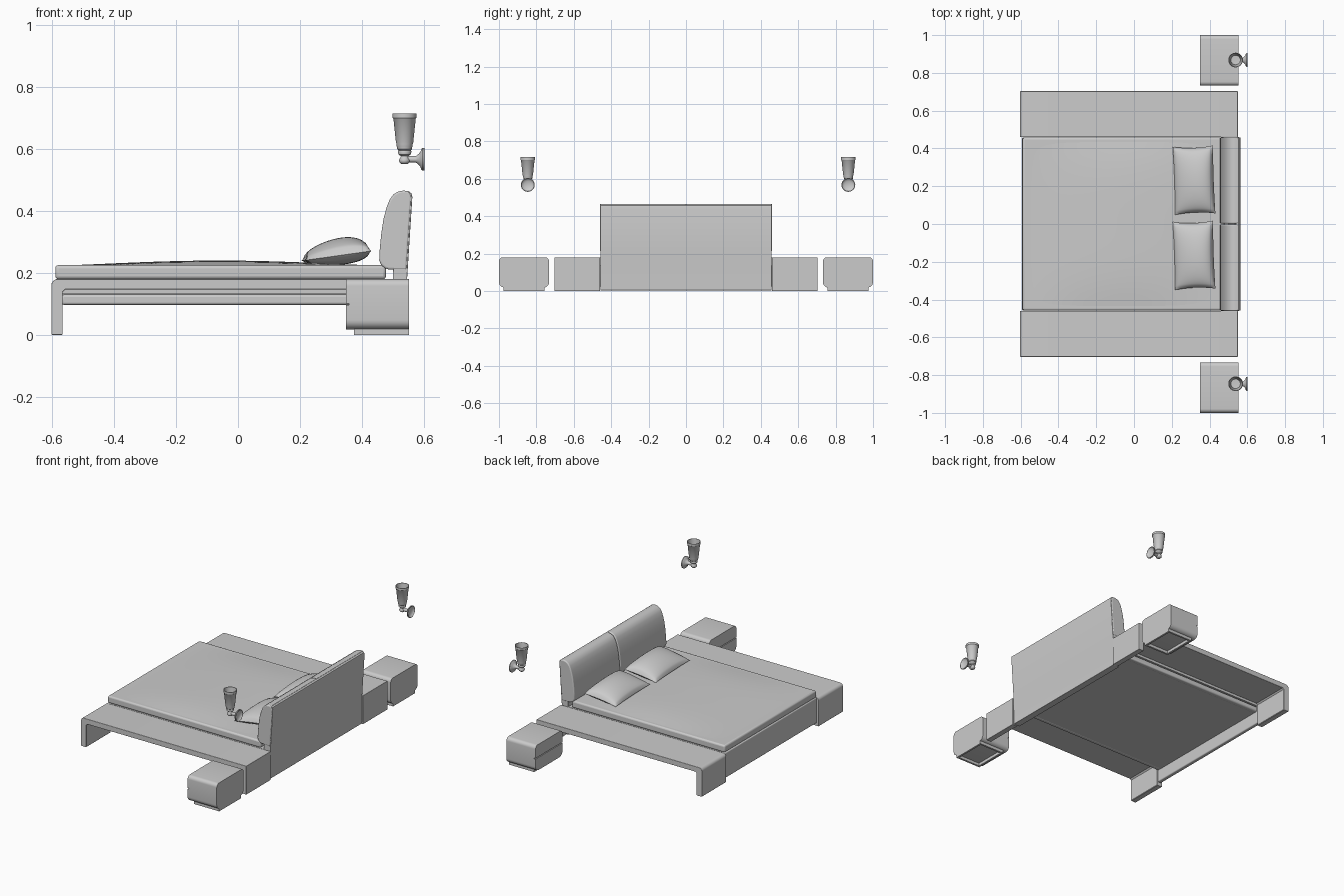
import bpy, bmesh, math
from mathutils import Vector, Matrix

if "Cube" in bpy.data.objects:
    bpy.data.objects.remove(bpy.data.objects["Cube"])


def finish(name, bm, bevel=0.0, angle=35):
    bmesh.ops.recalc_face_normals(bm, faces=bm.faces[:])
    me = bpy.data.meshes.new(name)
    bm.to_mesh(me)
    bm.free()
    ob = bpy.data.objects.new(name, me)
    bpy.context.collection.objects.link(ob)
    if bevel:
        m = ob.modifiers.new("bevel", 'BEVEL')
        m.width, m.segments, m.limit_method = bevel, 3, 'ANGLE'
        m.angle_limit = math.radians(50)
    bpy.ops.object.select_all(action='DESELECT')
    ob.select_set(True)
    bpy.context.view_layer.objects.active = ob
    bpy.ops.object.shade_smooth_by_angle(angle=math.radians(angle))
    return ob


def prism(name, pts, axis, a, b, bevel=0.0):
    """Extrude a profile: (x, z) along y, or (y, z) along x."""
    put = (lambda p, t: (p[0], t, p[1])) if axis == 'y' else (lambda p, t: (t, p[0], p[1]))
    bm = bmesh.new()
    face = bm.faces.new([bm.verts.new(put(p, a)) for p in pts])
    ext = bmesh.ops.extrude_face_region(bm, geom=[face])
    vs = [v for v in ext['geom'] if isinstance(v, bmesh.types.BMVert)]
    bmesh.ops.translate(bm, verts=vs, vec=Vector(put((0, 0), b - a)))
    return finish(name, bm, bevel)


def box(name, x, y, z, bevel=0.0):
    return prism(name, [(x[0], z[0]), (x[1], z[0]), (x[1], z[1]), (x[0], z[1])],
                 'y', y[0], y[1], bevel)


def rounded(x0, x1, z0, z1, r_low, r_high, n=6):
    """Rectangle outline with rounded lower and upper corners."""
    out = []
    for cx, cz, sx, sz, r, start in ((x1, z0, -1, 1, r_low, -90), (x1, z1, -1, -1, r_high, 0),
                                     (x0, z1, 1, -1, r_high, 90), (x0, z0, 1, 1, r_low, 180)):
        for i in range(n + 1 if r else 1):
            a = math.radians(start + 90 * i / n)
            out.append((cx + sx * r + r * math.cos(a), cz + sz * r + r * math.sin(a)))
    return out


def lathe(name, prof, matrix, n=32):
    """Spin an (r, z) profile around z, then place it."""
    bm = bmesh.new()
    vs = [bm.verts.new((r, 0, z)) for r, z in prof]
    es = [bm.edges.new(p) for p in zip(vs, vs[1:])]
    bmesh.ops.spin(bm, geom=vs + es, cent=(0, 0, 0), axis=(0, 0, 1),
                   angle=2 * math.pi, steps=n, use_duplicate=False)
    bmesh.ops.remove_doubles(bm, verts=bm.verts[:], dist=0.0002)
    bm.transform(matrix)
    return finish(name, bm, angle=40)


# bed base: slab, tall foot rail and stepped side rails
box("base_slab", (-0.575, 0.51), (-0.445, 0.445), (0.098, 0.18))
box("foot_rail", (-0.592, -0.566), (-0.459, 0.459), (0.02, 0.18), 0.006)
for s, side in ((1, "left"), (-1, "right")):
    box(side + "_upper_rail", (-0.57, 0.51), (s * 0.43, s * 0.459), (0.133, 0.18))
    box(side + "_lower_rail", (-0.57, 0.51), (s * 0.425, s * 0.456), (0.097, 0.13), 0.008)

# mattress and softly domed cover
box("mattress", (-0.59, 0.478), (-0.457, 0.457), (0.18, 0.225), 0.01)
bm = bmesh.new()
bmesh.ops.create_grid(bm, x_segments=40, y_segments=24, size=1)
for v in bm.verts:
    u, w = v.co.x, v.co.y
    v.co = (-0.06 + 0.5 * u, 0.44 * w,
            0.2245 + 0.0155 * (math.cos(u * math.pi / 2) * (1 - w ** 4)) ** 1.2)
finish("bed_cover", bm)

# headboard: leaning back panel and two padded cushions
panel = [(0.5, 0.003), (0.543, 0.003), (0.546, 0.18), (0.563, 0.445), (0.56, 0.457),
         (0.552, 0.463), (0.54, 0.463), (0.515, 0.35), (0.5, 0.2)]
prism("headboard_panel", panel, 'y', -0.458, 0.458, 0.002)
cushion = [(0.456, 0.24), (0.458, 0.28), (0.463, 0.33), (0.47, 0.375), (0.48, 0.412),
           (0.49, 0.437), (0.502, 0.454), (0.518, 0.463), (0.534, 0.466), (0.55, 0.464),
           (0.56, 0.45), (0.557, 0.40), (0.545, 0.21), (0.487, 0.211), (0.475, 0.215),
           (0.463, 0.225)]
for s, side in ((1, "left"), (-1, "right")):
    prism(side + "_headboard_cushion", cushion, 'y', s * 0.002, s * 0.46, 0.006)


# pillows: puffed grids, fuller towards the headboard, with flatter bottoms
def pillow(name, cy):
    bm = bmesh.new()
    n, m = 24, 32
    for sign, thick in ((1, 0.055), (-1, 0.03)):
        g = bmesh.ops.create_grid(bm, x_segments=n, y_segments=m, size=1)
        for v in g['verts']:
            u, w = v.co.x, v.co.y
            puff = max(0, (1 - u * u) * (1 - w * w)) ** 0.42
            v.co = (0.108 * u * (1 - 0.03 * (1 - w * w)),
                    0.18 * w * (1 - 0.05 * (1 - u * u)),
                    sign * thick * puff * (1 + 0.2 * u))
    bmesh.ops.remove_doubles(bm, verts=bm.verts[:], dist=0.0003)
    bm.transform(Matrix.Translation((0.318, cy, 0.255)) @ Matrix.Rotation(math.radians(-8), 4, 'Y')
                 @ Matrix.Rotation(math.radians(2), 4, 'Z'))
    finish(name, bm, angle=60)


pillow("left_pillow", 0.232)
pillow("right_pillow", -0.166)

# side benches: inverted U with a rounded foot-end corner
arc = [(-0.583 - 0.02 * math.sin(math.radians(a)), 0.16 + 0.02 * math.cos(math.radians(a)))
       for a in range(0, 91, 15)]
bench = [(0.55, 0), (0.55, 0.18)] + arc + [(-0.603, 0.003), (-0.60, 0), (-0.569, 0),
         (-0.566, 0.003), (-0.566, 0.139), (-0.558, 0.147), (0.515, 0.147), (0.515, 0)]
for s, side in ((1, "left"), (-1, "right")):
    prism(side + "_bench", bench, 'y', s * 0.46, s * 0.703, 0.002)

# nightstands: rounded body, two drawer fronts and an open plinth
for s, side in ((1, "left"), (-1, "right")):
    c = s * 0.866
    y0, y1 = c - 0.134, c + 0.134
    prism(side + "_nightstand_body", rounded(y0, y1, 0.018, 0.18, 0.03, 0.022), 'x', 0.358, 0.552)
    prism(side + "_upper_drawer", rounded(y0, y1, 0.102, 0.18, 0, 0.022), 'x', 0.349, 0.359)
    prism(side + "_lower_drawer", rounded(y0, y1, 0.018, 0.097, 0.03, 0), 'x', 0.349, 0.359)
    for i, (xa, xb, ya, yb) in enumerate(((0.375, 0.387, -0.11, 0.11), (0.54, 0.552, -0.11, 0.11),
                                          (0.387, 0.54, -0.11, -0.098), (0.387, 0.54, 0.098, 0.11))):
        box(f"{side}_plinth_{i + 1}", (xa, xb), (c + ya, c + yb), (0, 0.02))

# wall lamps: open flared shade on a stem, short arm and hollow-backed wall plate
shade = [(0, 0.551), (0.011, 0.552), (0.017, 0.558), (0.018, 0.565), (0.014, 0.572),
         (0.012, 0.577), (0.02, 0.583), (0.022, 0.592), (0.02, 0.596), (0.024, 0.6),
         (0.024, 0.606), (0.026, 0.61), (0.026, 0.616), (0.028, 0.622), (0.036, 0.698),
         (0.039, 0.701), (0.039, 0.715), (0.036, 0.715), (0.025, 0.624), (0, 0.622)]
mount = [(0, 0.012), (0.02, 0.01), (0.03, 0.005), (0.034, 0), (0.037, 0.001), (0.037, 0.006),
         (0.033, 0.01), (0.024, 0.013), (0.018, 0.018), (0.013, 0.024), (0.01, 0.028),
         (0.01, 0.06), (0, 0.06)]
for y, side in ((0.868, "left"), (-0.846, "right")):
    lathe(side + "_lamp_shade", shade, Matrix.Translation((0.538, y, 0)))
    lathe(side + "_lamp_mount", mount,
          Matrix.Translation((0.602, y, 0.567)) @ Matrix.Rotation(math.radians(-90), 4, 'Y'))
